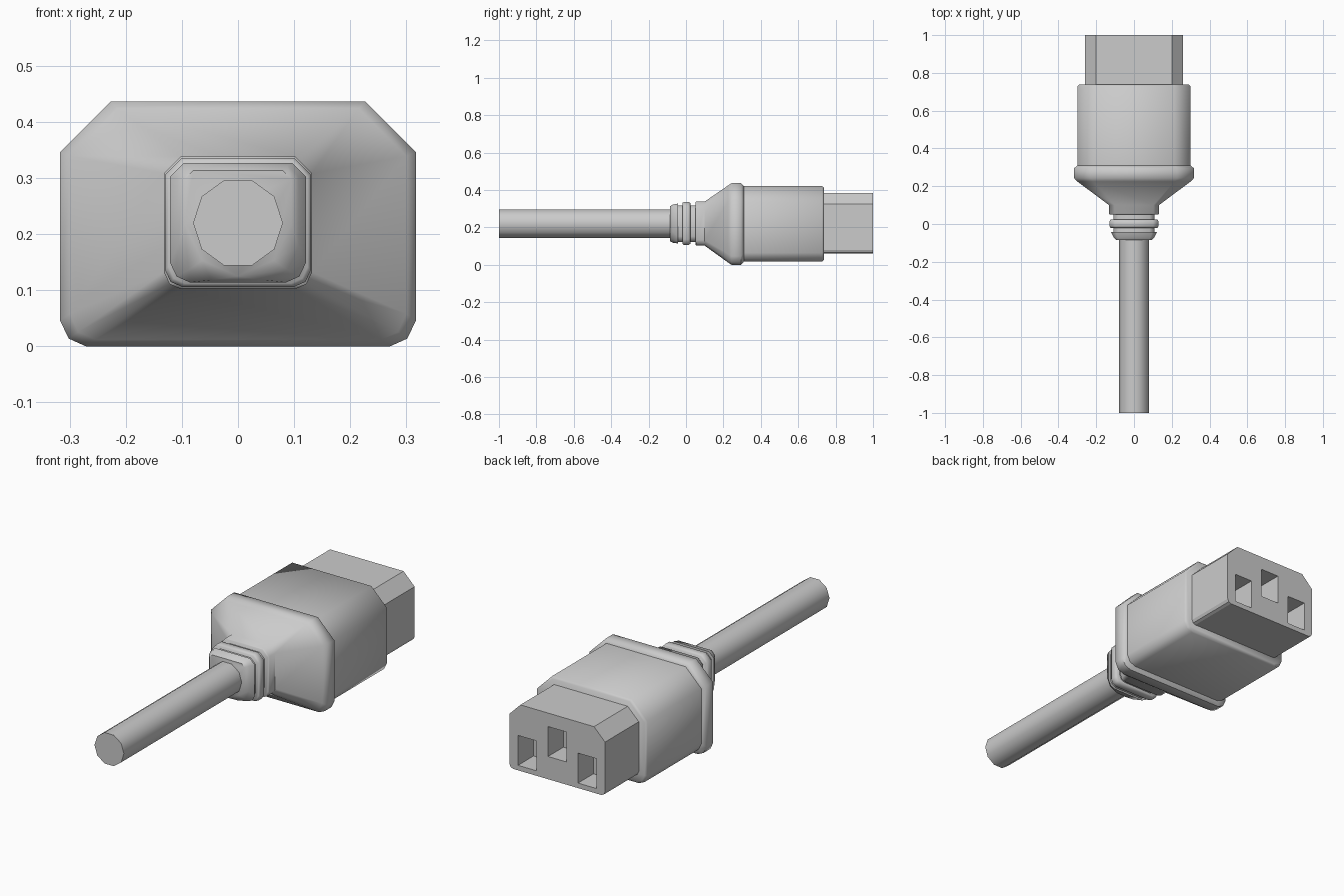
import bpy, bmesh, math

cube = bpy.data.objects.get("Cube")
if cube:
    bpy.data.objects.remove(cube, do_unlink=True)

grey = bpy.data.materials.new("light grey plastic")
grey.use_nodes = True
COLOUR = (0.6, 0.6, 0.6, 1)
grey.diffuse_color = COLOUR
grey.node_tree.nodes["Principled BSDF"].inputs["Base Color"].default_value = COLOUR


def outline(y, half, low, high, top_cut, low_cut):
    """Rounded box section: wide top chamfers, two-step lower corners."""
    side = [(half - low_cut, low), (half - low_cut * 0.33, low + low_cut * 0.3),
            (half, low + low_cut), (half, high - top_cut), (half - top_cut, high)]
    return [(x, y, z) for x, z in side] + [(-x, y, z) for x, z in reversed(side)]


def finish(name, bm, angle):
    bmesh.ops.recalc_face_normals(bm, faces=bm.faces)
    mesh = bpy.data.meshes.new(name)
    bm.to_mesh(mesh)
    bm.free()
    obj = bpy.data.objects.new(name, mesh)
    bpy.context.collection.objects.link(obj)
    mesh.materials.append(grey)
    if angle:
        bpy.ops.object.select_all(action="DESELECT")
        obj.select_set(True)
        bpy.context.view_layer.objects.active = obj
        bpy.ops.object.shade_smooth_by_angle(angle=math.radians(angle))
    return obj


def loft(name, sections, angle=0):
    bm = bmesh.new()
    rings = [[bm.verts.new(p) for p in outline(*s)] for s in sections]
    for a, b in zip(rings, rings[1:]):
        for i in range(len(a)):
            j = (i + 1) % len(a)
            bm.faces.new((a[i], a[j], b[j], b[i]))
    bm.faces.new(rings[0])
    bm.faces.new(rings[-1])
    return finish(name, bm, angle)


# Flared collar
loft("flared_collar", [
    (0.05, 0.127, 0.107, 0.334, 0.03, 0.03),
    (0.055, 0.132, 0.102, 0.338, 0.03, 0.03),
    (0.10, 0.132, 0.102, 0.338, 0.03, 0.03),
    (0.225, 0.300, 0.012, 0.424, 0.085, 0.046),
    (0.243, 0.317, 0.0, 0.436, 0.09, 0.046),
    (0.295, 0.317, 0.0, 0.436, 0.09, 0.046),
    (0.31, 0.300, 0.018, 0.42, 0.085, 0.046)], 50)

# Main grip
loft("grip_body", [
    (0.30, 0.300, 0.018, 0.42, 0.085, 0.046),
    (0.728, 0.300, 0.018, 0.42, 0.085, 0.046),
    (0.738, 0.291, 0.027, 0.411, 0.082, 0.043)], 50)

# Strain relief: core, ring and tapered end cap
loft("relief_core", [
    (-0.05, 0.108, 0.122, 0.318, 0.025, 0.03),
    (0.06, 0.108, 0.122, 0.318, 0.025, 0.03)], 50)
loft("relief_ring", [
    (-0.02, 0.124, 0.112, 0.33, 0.028, 0.03),
    (-0.012, 0.130, 0.106, 0.336, 0.03, 0.03),
    (0.015, 0.130, 0.106, 0.336, 0.03, 0.03),
    (0.023, 0.124, 0.112, 0.33, 0.028, 0.03)], 50)
loft("relief_end_cap", [
    (-0.085, 0.095, 0.125, 0.313, 0.015, 0.094),
    (-0.07, 0.108, 0.118, 0.322, 0.02, 0.06),
    (-0.043, 0.121, 0.114, 0.327, 0.025, 0.035)], 50)

# Plug head with three sockets cut into the end
head = loft("plug_head", [
    (0.70, 0.26, 0.06, 0.385, 0.06, 0.02),
    (1.0, 0.26, 0.06, 0.385, 0.06, 0.02)])
bm = bmesh.new()
for x, z in ((-0.163, 0.158), (0, 0.245), (0.163, 0.158)):
    made = bmesh.ops.create_cube(bm, size=1)["verts"]
    bmesh.ops.scale(bm, verts=made, vec=(0.1, 0.3, 0.147))
    bmesh.ops.translate(bm, verts=made, vec=(x, 1.03, z))
cutter = finish("socket_cutter", bm, 0)
cutter.hide_render = True
cutter.hide_viewport = True
cut = head.modifiers.new("sockets", "BOOLEAN")
cut.operation = "DIFFERENCE"
cut.solver = "EXACT"
cut.object = cutter
# Bake the cut, then drop the cutter
bpy.context.view_layer.update()
baked = bpy.data.meshes.new_from_object(head.evaluated_get(bpy.context.evaluated_depsgraph_get()))
head.modifiers.clear()
head.data = baked
bpy.data.objects.remove(cutter, do_unlink=True)

# Ten-sided cable
bm = bmesh.new()
bmesh.ops.create_cone(bm, cap_ends=True, segments=10, radius1=0.08, radius2=0.08, depth=0.95)
for v in bm.verts:
    x, y, z = v.co
    v.co = (y, z - 0.525, 0.22 + x)
low = sorted(v.co.x for v in bm.verts)[-1]
if low < 0.079:  # turn so that a flat lies on top
    for v in bm.verts:
        x, z = v.co.x, v.co.z - 0.22
        v.co.x, v.co.z = z, x + 0.22
finish("cable", bm, 50)
